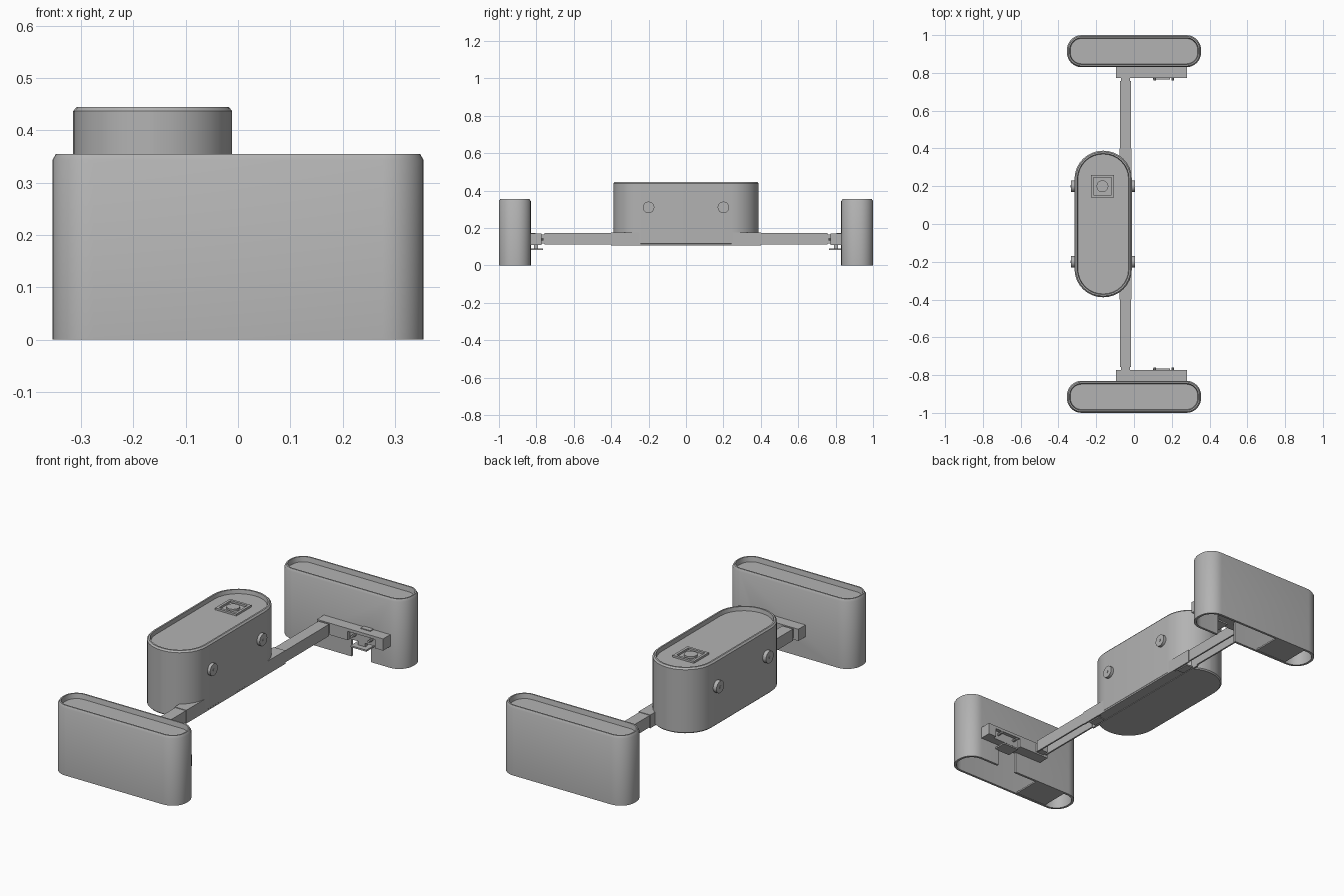
import bpy, bmesh, math
from mathutils import Matrix

cube = bpy.data.objects.get("Cube")
if cube:
    bpy.data.objects.remove(cube, do_unlink=True)

grey = bpy.data.materials.new("plain_grey")
grey.use_nodes = True
tone = (0.45, 0.45, 0.45, 1)
grey.diffuse_color = tone
grey.node_tree.nodes["Principled BSDF"].inputs["Base Color"].default_value = tone


def finish(name, bm, smooth=False):
    bmesh.ops.recalc_face_normals(bm, faces=bm.faces)
    mesh = bpy.data.meshes.new(name)
    bm.to_mesh(mesh)
    bm.free()
    mesh.materials.append(grey)
    obj = bpy.data.objects.new(name, mesh)
    bpy.context.collection.objects.link(obj)
    if smooth:
        bpy.ops.object.select_all(action='DESELECT')
        obj.select_set(True)
        bpy.context.view_layer.objects.active = obj
        bpy.ops.object.shade_smooth_by_angle(angle=math.radians(35))
    return obj


def box(name, x, y, z):
    """Box from three (low, high) ranges."""
    bm = bmesh.new()
    bmesh.ops.create_cube(bm, size=1)
    for v in bm.verts:
        v.co = [(r[0] + r[1]) / 2 + c * (r[1] - r[0]) for r, c in zip((x, y, z), v.co)]
    return finish(name, bm)


def rod(name, centre, radius, depth, axis, sides=16):
    bm = bmesh.new()
    turn = Matrix.Rotation(math.pi / 2, 4, 'Y' if axis == 'X' else 'X') if axis != 'Z' else Matrix()
    bmesh.ops.create_cone(bm, cap_ends=True, segments=sides, radius1=radius, radius2=radius,
                          depth=depth, matrix=Matrix.Translation(centre) @ turn)
    return finish(name, bm, True)


def rounded_ring(bm, cx, cy, hx, hy, r, z, steps=8):
    ring = []
    for q, (sx, sy) in enumerate([(1, 1), (-1, 1), (-1, -1), (1, -1)]):
        for i in range(steps + 1):
            a = (q + i / steps) * math.pi / 2
            ring.append(bm.verts.new((cx + sx * (hx - r) + r * math.cos(a),
                                      cy + sy * (hy - r) + r * math.sin(a), z)))
    return ring


def loft(name, cx, cy, hx, hy, r, levels):
    """Rounded rectangle shell through (inset, height) levels, capped at both ends."""
    bm = bmesh.new()
    rings = [rounded_ring(bm, cx, cy, hx - i, hy - i, r - i, z) for i, z in levels]
    for a, b in zip(rings, rings[1:]):
        for k in range(len(a)):
            n = (k + 1) % len(a)
            bm.faces.new((a[k], a[n], b[n], b[k]))
    bm.faces.new(rings[0])
    bm.faces.new(rings[-1])
    return finish(name, bm, True)


def cut(obj, cutter):
    mod = obj.modifiers.new("slot", 'BOOLEAN')
    mod.operation = 'DIFFERENCE'
    mod.solver = 'EXACT'
    mod.object = cutter
    graph = bpy.context.evaluated_depsgraph_get()
    mesh = bpy.data.meshes.new_from_object(obj.evaluated_get(graph))
    obj.modifiers.clear()
    obj.data = mesh
    bpy.data.objects.remove(cutter, do_unlink=True)


def channel(name, x, y, z, wall):
    """Beam with an open underside."""
    bm = bmesh.new()
    (x0, x1), (z0, z1) = x, z
    pts = [(x0, z0), (x0, z1), (x1, z1), (x1, z0), (x1 - wall, z0),
           (x1 - wall, z1 - wall), (x0 + wall, z1 - wall), (x0 + wall, z0)]
    face = bm.faces.new([bm.verts.new((px, y[0], pz)) for px, pz in pts])
    out = bmesh.ops.extrude_face_region(bm, geom=[face])["geom"]
    bmesh.ops.translate(bm, vec=(0, y[1] - y[0], 0),
                        verts=[g for g in out if isinstance(g, bmesh.types.BMVert)])
    return finish(name, bm)


# Central housing with recessed lid
loft("central_housing", -0.163, 0, 0.152, 0.388, 0.15,
     [(0.006, 0.11), (0, 0.116), (0, 0.437), (0.007, 0.445), (0.015, 0.445), (0.018, 0.425)])

# Square socket on the lid: four rails and a round button
sx, sy, half, rail = -0.167, 0.2, 0.06, 0.013
for side in (-1, 1):
    edge = sorted((side * half, side * (half - rail)))
    box("socket_side_rail", (sx + edge[0], sx + edge[1]), (sy - half, sy + half), (0.424, 0.435))
    box("socket_end_rail", (sx - half, sx + half), (sy + edge[0], sy + edge[1]), (0.424, 0.435))
rod("socket_button", (sx, sy, 0.429), 0.032, 0.012, 'Z', 12)

# Knobs on both long sides of the housing
for x in (-0.323, -0.007):
    for y in (-0.2, 0.2):
        rod("side_knob", (x, y, 0.31), 0.031, 0.022, 'X')
        rod("knob_centre", (x, y, 0.31), 0.007, 0.026, 'X', 8)

# Cross beam
channel("cross_beam", (-0.078, -0.012), (-0.4, 0.4), (0.107, 0.175), 0.008)

# Mirrored outer parts
for s in (-1, 1):
    def span(a, b):
        return tuple(sorted((s * a, s * b)))

    channel("beam_arm", (-0.075, -0.015), span(0.4, 0.757), (0.112, 0.172), 0.008)
    box("beam_plug", (-0.068, -0.022), span(0.74, 0.785), (0.118, 0.166))
    box("beam_pad", (-0.065, -0.025), span(0.3, 0.37), (0.106, 0.113))

    # Open-bottomed pod with recessed lid
    pod = loft("end_pod", 0, s * 0.915, 0.355, 0.085, 0.078,
               [(0.012, 0.32), (0.012, 0), (0, 0), (0, 0.343), (0.007, 0.355),
                (0.014, 0.355), (0.018, 0.33)])
    cut(pod, box("slot_cutter", (0.06, 0.17), span(0.8, 0.86), (-0.05, 0.11)))
    box("pod_base_plate", (-0.26, -0.08), span(0.842, 0.988), (0.002, 0.01))

    # Bracket joining the arm to the pod
    box("bracket_block", (-0.095, 0.08), span(0.772, 0.832), (0.11, 0.17))
    box("bracket_web", (0.08, 0.24), span(0.79, 0.832), (0.11, 0.17))
    box("bracket_lip", (0.08, 0.24), span(0.772, 0.79), (0.155, 0.17))
    box("bracket_end", (0.235, 0.28), span(0.772, 0.832), (0.11, 0.17))
    box("bracket_latch", (0.13, 0.185), span(0.805, 0.835), (0.165, 0.174))
    box("bracket_tab", (0.1, 0.19), span(0.765, 0.835), (0.083, 0.091))
    box("tab_post", (0.125, 0.165), span(0.792, 0.812), (0.09, 0.112))
    for x in (0.11, 0.205):
        rod("bracket_bolt", (x, s * 0.778, 0.14), 0.007, 0.034, 'Y', 8)
